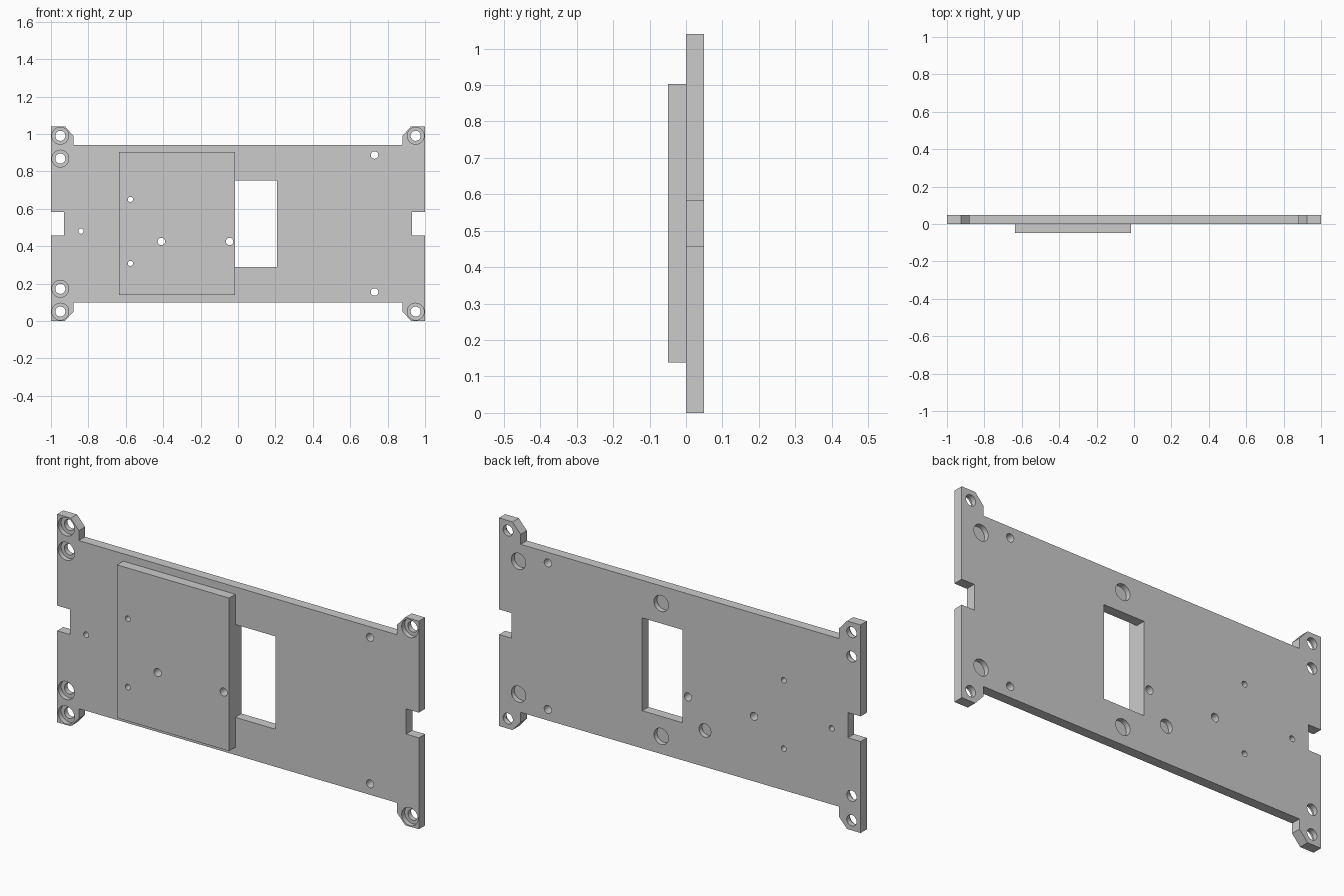
import bpy, bmesh, math
from mathutils import Matrix

if "Cube" in bpy.data.objects:
    bpy.data.objects.remove(bpy.data.objects["Cube"])

FRONT, MID, BACK = -0.049, 0.0, 0.049
HEIGHT = 1.04


def extrude_profile(name, pts, y0, y1):
    """Solid from an XZ outline, extruded along y."""
    bm = bmesh.new()
    face = bm.faces.new([bm.verts.new((x, y0, z)) for x, z in pts])
    res = bmesh.ops.extrude_face_region(bm, geom=[face])
    verts = [g for g in res["geom"] if isinstance(g, bmesh.types.BMVert)]
    bmesh.ops.translate(bm, verts=verts, vec=(0, y1 - y0, 0))
    bmesh.ops.recalc_face_normals(bm, faces=bm.faces)
    return to_object(name, bm)


def to_object(name, bm):
    me = bpy.data.meshes.new(name)
    bm.to_mesh(me)
    bm.free()
    ob = bpy.data.objects.new(name, me)
    bpy.context.collection.objects.link(ob)
    return ob


def rect(x0, x1, z0, z1):
    return [(x0, z0), (x1, z0), (x1, z1), (x0, z1)]


def drill(x, z, r, y0, y1):
    """Round cutter along y."""
    bm = bmesh.new()
    m = Matrix.Translation((x, (y0 + y1) / 2, z)) @ Matrix.Rotation(math.pi / 2, 4, 'X')
    bmesh.ops.create_cone(bm, cap_ends=True, segments=40, radius1=r, radius2=r,
                          depth=y1 - y0, matrix=m)
    return to_object("drill_cutter", bm)


def cut(ob, cutter):
    """Subtract the cutter and apply at once."""
    cutter.hide_render = True
    mod = ob.modifiers.new("cut", 'BOOLEAN')
    mod.operation = 'DIFFERENCE'
    mod.solver = 'EXACT'
    mod.object = cutter
    bpy.context.view_layer.objects.active = ob
    bpy.ops.object.modifier_apply(modifier=mod.name)
    bpy.data.objects.remove(cutter)


# Base plate: one quarter of the outline (ear, chamfer, side notch), mirrored
quarter = [(0.88, 0.94), (0.88, 0.99), (0.925, HEIGHT), (1, HEIGHT), (1, 0.583), (0.93, 0.583)]
right = quarter + [(x, HEIGHT - z) for x, z in reversed(quarter)]
outline = right + [(-x, z) for x, z in reversed(right)]
plate = extrude_profile("base_plate", outline, MID, BACK)

# Raised pad on the front
pad = extrude_profile("front_pad", rect(-0.635, -0.015, 0.138, 0.903), FRONT, MID)

# Window through the plate
cut(plate, extrude_profile("window_cutter", rect(-0.015, 0.208, 0.288, 0.752), -0.1, 0.1))

# Counterbored mounting holes
for x, z in [(sx * 0.95, z) for sx in (-1, 1) for z in (0.05, 0.99)] + [(-0.95, 0.172), (-0.95, 0.868)]:
    cut(plate, drill(x, z, 0.045, -0.1, 0.024))
    cut(plate, drill(x, z, 0.027, -0.1, 0.1))

# Blind pockets in the back
for x in (0.103, 0.892):
    for z in (0.188, 0.852):
        cut(plate, drill(x, z, 0.04, 0.024, 0.1))
cut(plate, drill(-0.139, 0.282, 0.033, 0.024, 0.1))

# Small through holes in the plate
for x, z, r in [(0.73, 0.155, 0.02), (0.73, 0.887, 0.02), (-0.84, 0.48, 0.014)]:
    cut(plate, drill(x, z, r, -0.1, 0.1))

# Small through holes in both plate and pad
for x, z, r in [(-0.045, 0.425, 0.02), (-0.41, 0.425, 0.02),
                (-0.575, 0.308, 0.014), (-0.575, 0.65, 0.014)]:
    for ob in (plate, pad):
        cut(ob, drill(x, z, r, -0.1, 0.1))

# Smooth hole walls, crisp edges
bpy.ops.object.select_all(action='DESELECT')
for ob in (plate, pad):
    ob.select_set(True)
bpy.context.view_layer.objects.active = plate
bpy.ops.object.shade_smooth_by_angle(angle=math.radians(30))
